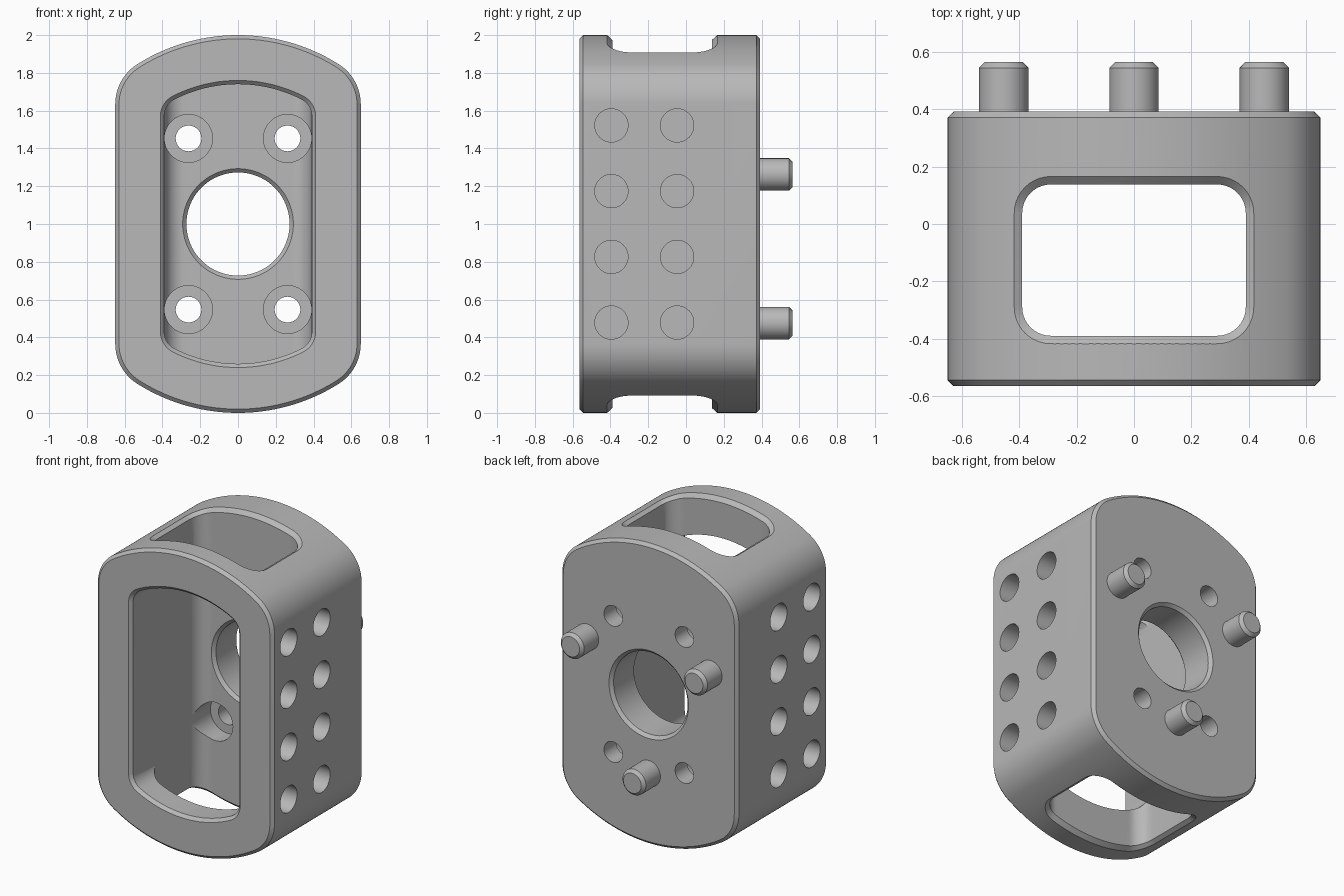
import bpy, bmesh
from math import sin, cos, pi, sqrt, atan2, radians
from mathutils import Vector

cube = bpy.data.objects.get("Cube")
if cube:
    bpy.data.objects.remove(cube)

grey = bpy.data.materials.new("machined grey")
grey.use_nodes = True
COLOUR = (0.48, 0.48, 0.48, 1)
grey.diffuse_color = COLOUR
grey.node_tree.nodes["Principled BSDF"].inputs["Base Color"].default_value = COLOUR

FRONT, BACK, FLOOR, CH = -0.565, 0.392, 0.138, 0.02


def loft(name, rings):
    """Closed solid through matching rings of points."""
    bm = bmesh.new()
    loops = [[bm.verts.new(p) for p in ring] for ring in rings]
    n = len(loops[0])
    for a, b in zip(loops, loops[1:]):
        for i in range(n):
            j = (i + 1) % n
            bm.faces.new((a[i], a[j], b[j], b[i]))
    bm.faces.new(loops[0])
    bm.faces.new(loops[-1])
    bmesh.ops.recalc_face_normals(bm, faces=bm.faces)
    mesh = bpy.data.meshes.new(name)
    bm.to_mesh(mesh)
    bm.free()
    mesh.materials.append(grey)
    obj = bpy.data.objects.new(name, mesh)
    bpy.context.collection.objects.link(obj)
    return obj


def arc(cx, cy, r, a0, a1, n):
    return [(cx + r * cos(a0 + (a1 - a0) * i / n),
             cy + r * sin(a0 + (a1 - a0) * i / n)) for i in range(n + 1)]


def arched_ring(y, half_width, radius, fillet, grow=0):
    """Outline with straight sides, arched ends and filleted corners."""
    w, R, r = half_width + grow, radius + grow, fillet + grow
    cx = w - r
    cz = sqrt((R - r) ** 2 - cx ** 2)
    t = atan2(cz, cx)
    top = arc(cx, cz, r, 0, t, 12) + arc(0, 0, R, t, pi - t, 40)[1:-1]
    top += arc(-cx, cz, r, pi - t, pi, 12)
    pts = top + [(-x, -z) for x, z in top]
    return [Vector((x, y, 1 + z)) for x, z in pts]


def slot_ring(grow, height):
    """Rounded rectangle whose height is a function of x."""
    r, pts = 0.1 + grow, []
    for cx, cy, q in ((0.29, FLOOR - 0.1, 0), (-0.29, FLOOR - 0.1, 1),
                      (-0.29, -0.29, 2), (0.29, -0.29, 3)):
        corner = arc(cx, cy, r, q * pi / 2, (q + 1) * pi / 2, 10)
        pts += corner
        # extra points so the long edges follow the arched end
        if q in (0, 2):
            x, y = corner[-1]
            pts += [(x - 2 * x * k / 24, y) for k in range(1, 24)]
    return [Vector((x, y, 1 + height(x))) for x, y in pts]


def lathe(name, axis, x, y, z, profile, n=48):
    """Round solid; profile lists (position along axis, radius)."""
    rings = []
    for pos, r in profile:
        ring = []
        for i in range(n):
            u, v = r * cos(2 * pi * i / n), r * sin(2 * pi * i / n)
            ring.append(Vector((x + u, pos, z + v)) if axis == "y"
                        else Vector((pos, y + u, z + v)))
        rings.append(ring)
    return loft(name, rings)


def cut(target, cutter):
    cutter.hide_render = True
    mod = target.modifiers.new("cut", "BOOLEAN")
    mod.operation = "DIFFERENCE"
    mod.solver = "EXACT"
    mod.object = cutter
    bpy.context.view_layer.objects.active = target
    bpy.ops.object.modifier_apply(modifier=mod.name)
    bpy.data.objects.remove(cutter)


def smooth(obj):
    bpy.ops.object.select_all(action="DESELECT")
    obj.select_set(True)
    bpy.context.view_layer.objects.active = obj
    bpy.ops.object.shade_smooth_by_angle(angle=radians(25))


# housing block with chamfered front and back rims
outer = (0.65, 1.0, 0.25)
housing = loft("housing", [arched_ring(y, *outer, g) for y, g in (
    (FRONT, -CH), (FRONT + CH, 0), (BACK - CH, 0), (BACK, -CH))])

# vertical slot through both arched ends, with chamfered rims
up = lambda R: (lambda x: sqrt(R * R - x * x))
down = lambda R: (lambda x: -sqrt(R * R - x * x))
cut(housing, loft("slot_cutter", [
    slot_ring(0.05, lambda x: 1.3), slot_ring(0.05, up(1.02)),
    slot_ring(0, up(0.975)), slot_ring(0, down(0.975)),
    slot_ring(0.05, down(1.02)), slot_ring(0.05, lambda x: -1.3)]))

# front opening with a chamfered rim
inner = (0.391, 0.74, 0.1)
cut(housing, loft("opening_cutter", [arched_ring(y, *inner, g) for y, g in (
    (FRONT - 0.1, CH + 0.1), (FRONT + CH, 0), (-0.1, 0))]))

# large bore, chamfered on both faces of the back wall
R = 0.273
cut(housing, lathe("bore_cutter", "y", 0, 0, 1, [
    (FLOOR - 0.05, R + CH + 0.05), (FLOOR + CH, R),
    (BACK - CH, R), (BACK + 0.05, R + CH + 0.05)], 80))

# counterbored screw holes in the back wall
for sx in (-1, 1):
    for sz in (-1, 1):
        cut(housing, lathe("screw_cutter", "y", sx * 0.262, 0, 1 + sz * 0.453, [
            (0.03, 0.127), (0.265, 0.127), (0.265, 0.068), (BACK + 0.1, 0.068)]))

# blind holes on both sides
for sx in (-1, 1):
    for y in (-0.395, -0.047):
        for k in (-1.5, -0.5, 0.5, 1.5):
            cut(housing, lathe("side_hole_cutter", "x", 0, y, 1 + k * 0.348,
                               [(sx * 0.48, 0.088), (sx * 0.75, 0.088)], 40))
smooth(housing)

# three locating pins on the back
for name, a in (("left_pin", 30), ("right_pin", 150), ("lower_pin", 270)):
    a = radians(a)
    smooth(lathe(name, "y", 0.525 * cos(a), 0, 1 + 0.525 * sin(a), [
        (BACK - 0.02, 0.086), (0.565 - CH, 0.086), (0.565, 0.086 - CH)]))
